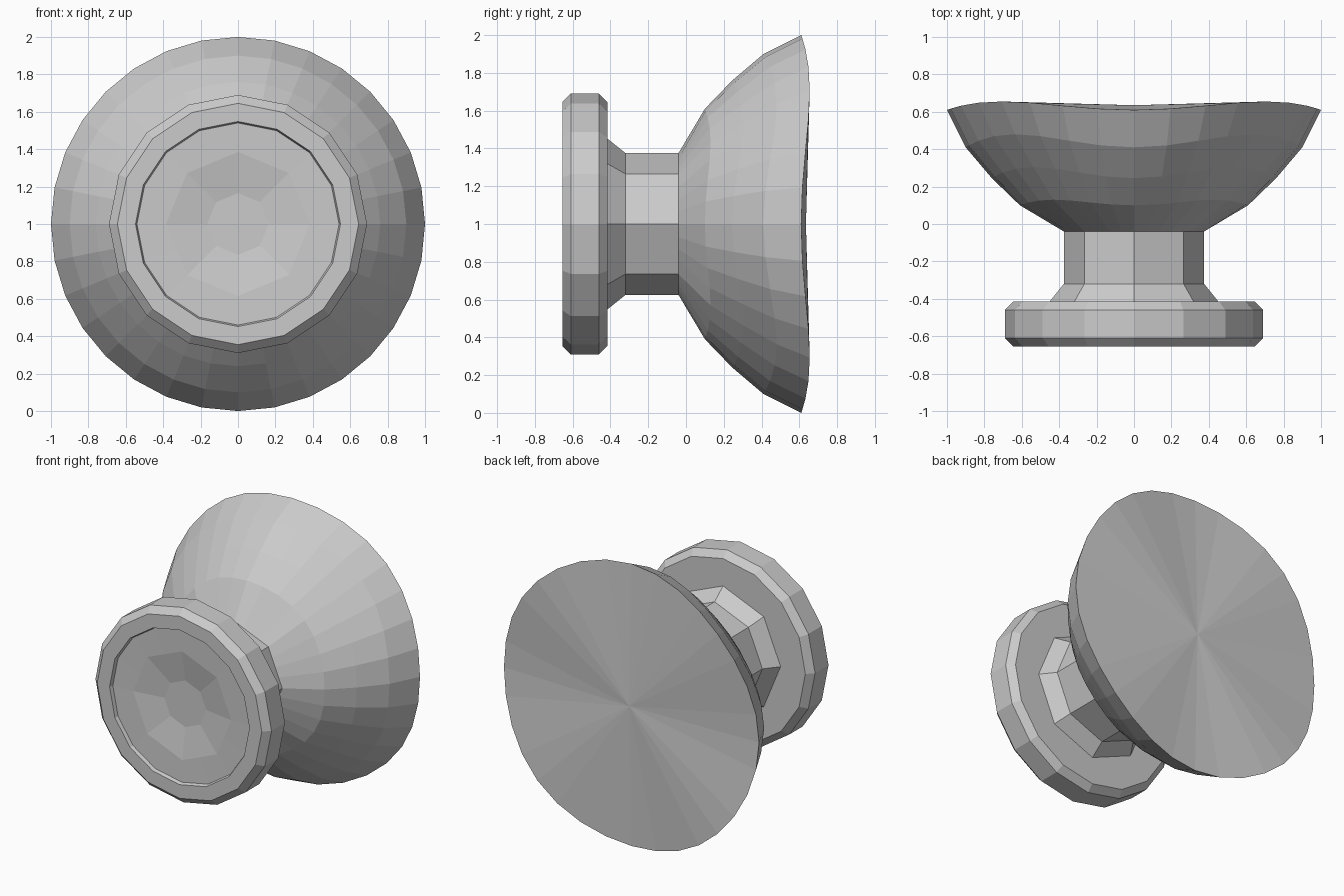
import bpy
import bmesh
from math import sin, cos, pi

if "Cube" in bpy.data.objects:
    bpy.data.objects.remove(bpy.data.objects["Cube"])


def make_object(name, rings, first_tip=None, last_tip=None):
    """Skin a list of equal-length vertex rings, optionally closed by tip points."""
    bm = bmesh.new()
    loops = [[bm.verts.new(p) for p in ring] for ring in rings]
    n = len(loops[0])
    for a, b in zip(loops, loops[1:]):
        for i in range(n):
            j = (i + 1) % n
            bm.faces.new((a[i], a[j], b[j], b[i]))
    for loop, tip in ((loops[0], first_tip), (loops[-1], last_tip)):
        if tip is not None:
            t = bm.verts.new((0, tip, 1))
            for i in range(n):
                bm.faces.new((loop[i], loop[(i + 1) % n], t))
    bmesh.ops.recalc_face_normals(bm, faces=bm.faces)
    mesh = bpy.data.meshes.new(name)
    bm.to_mesh(mesh)
    bm.free()
    obj = bpy.data.objects.new(name, mesh)
    bpy.context.collection.objects.link(obj)
    return obj


def ring(r, y, n, wave=0.0, sides=None):
    """Ring around the y axis; wave lifts the diagonals, sides flattens it to a polygon."""
    pts = []
    for i in range(n):
        a = 2 * pi * i / n
        rr = r
        if sides:
            half = pi / sides
            rr = r * cos(half) / cos(a % (2 * half) - half)
        pts.append((rr * cos(a), y + wave * sin(2 * a) ** 2, 1 + rr * sin(a)))
    return pts


# Domed head with a wavy rim and a fanned back face
dome = [(0.61, 0.10, 0.03), (0.76, 0.245, 0.06), (0.90, 0.41, 0.07), (1.0, 0.61, 0.045)]
make_object("domed_head",
            [ring(0.375, -0.04, 32, sides=8)] + [ring(r, y, 32, w) for r, y, w in dome],
            last_tip=0.635)

# Eight-sided neck flaring into the base disc
make_object("neck", [ring(r, y, 8) for r, y in
                     [(0.375, -0.03), (0.375, -0.32), (0.455, -0.42)]])

# Bevelled base disc with a recessed front
disc = [(0.645, -0.415), (0.69, -0.46), (0.69, -0.61), (0.645, -0.655),
        (0.548, -0.655), (0.54, -0.63)]
make_object("base_disc", [ring(r, y, 16) for r, y in disc], first_tip=-0.415)

# Shallow dish set in the recess, eight-sided towards the middle
make_object("front_dish", [ring(0.54, -0.63, 16), ring(0.385, -0.625, 16, sides=8),
                           ring(0.165, -0.59, 16, sides=8)], last_tip=-0.59)
